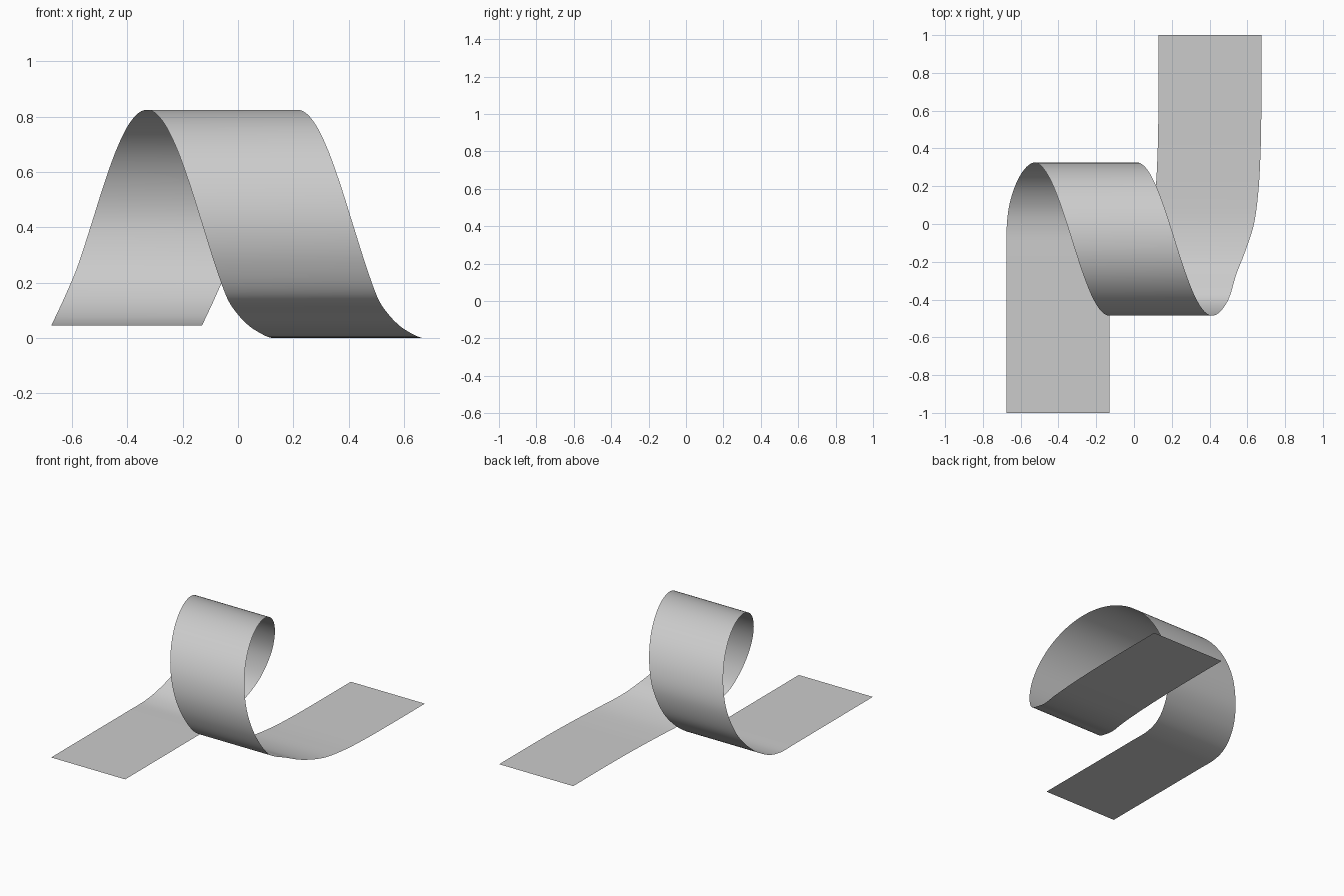
import bpy, bmesh, math
from mathutils import Vector

if "Cube" in bpy.data.objects:
    bpy.data.objects.remove(bpy.data.objects["Cube"])

WIDTH = 0.545   # ribbon width along x
STEPS = 10      # subdivisions between path points

# Left edge of the ribbon: flat lead-in, helical loop, flat lead-out
lead_in = [(-0.675, -1, 0.045), (-0.675, -0.7, 0.045), (-0.675, -0.4, 0.045),
           (-0.675, -0.18, 0.045), (-0.674, -0.02, 0.047), (-0.66, 0.1, 0.077),
           (-0.626, 0.21, 0.15), (-0.58, 0.29, 0.26)]
loop = []
for i in range(12):
    a = math.radians(20 * i)
    loop.append((-0.53 + 0.2 * a / (math.pi / 2),
                 -0.08 + 0.405 * math.cos(a),
                 0.413 + 0.412 * math.sin(a)))
lead_out = [(-0.003, -0.265, 0.088), (0.042, -0.15, 0.042), (0.09, 0.0, 0.012),
            (0.114, 0.18, 0.002), (0.125, 0.38, 0), (0.129, 0.58, 0),
            (0.13, 0.8, 0), (0.13, 1, 0)]
pts = [Vector(p) for p in lead_in + loop + lead_out]


def smooth_path(p):
    """Catmull-Rom curve through the points."""
    p = [2 * p[0] - p[1]] + p + [2 * p[-1] - p[-2]]
    out = []
    for a, b, c, d in zip(p, p[1:], p[2:], p[3:]):
        for k in range(STEPS):
            t = k / STEPS
            out.append(0.5 * (2 * b + (c - a) * t + (2 * a - 5 * b + 4 * c - d) * t ** 2
                              + (3 * b - a - 3 * c + d) * t ** 3))
    return out + [p[-2]]


# Ribbon: path extruded along x
bm = bmesh.new()
rows = [(bm.verts.new(p), bm.verts.new(p + Vector((WIDTH, 0, 0)))) for p in smooth_path(pts)]
for (a, b), (c, d) in zip(rows, rows[1:]):
    bm.faces.new((a, b, d, c)).smooth = True
mesh = bpy.data.meshes.new("looped_ribbon")
bm.to_mesh(mesh)
bm.free()
bpy.context.collection.objects.link(bpy.data.objects.new("looped_ribbon", mesh))
